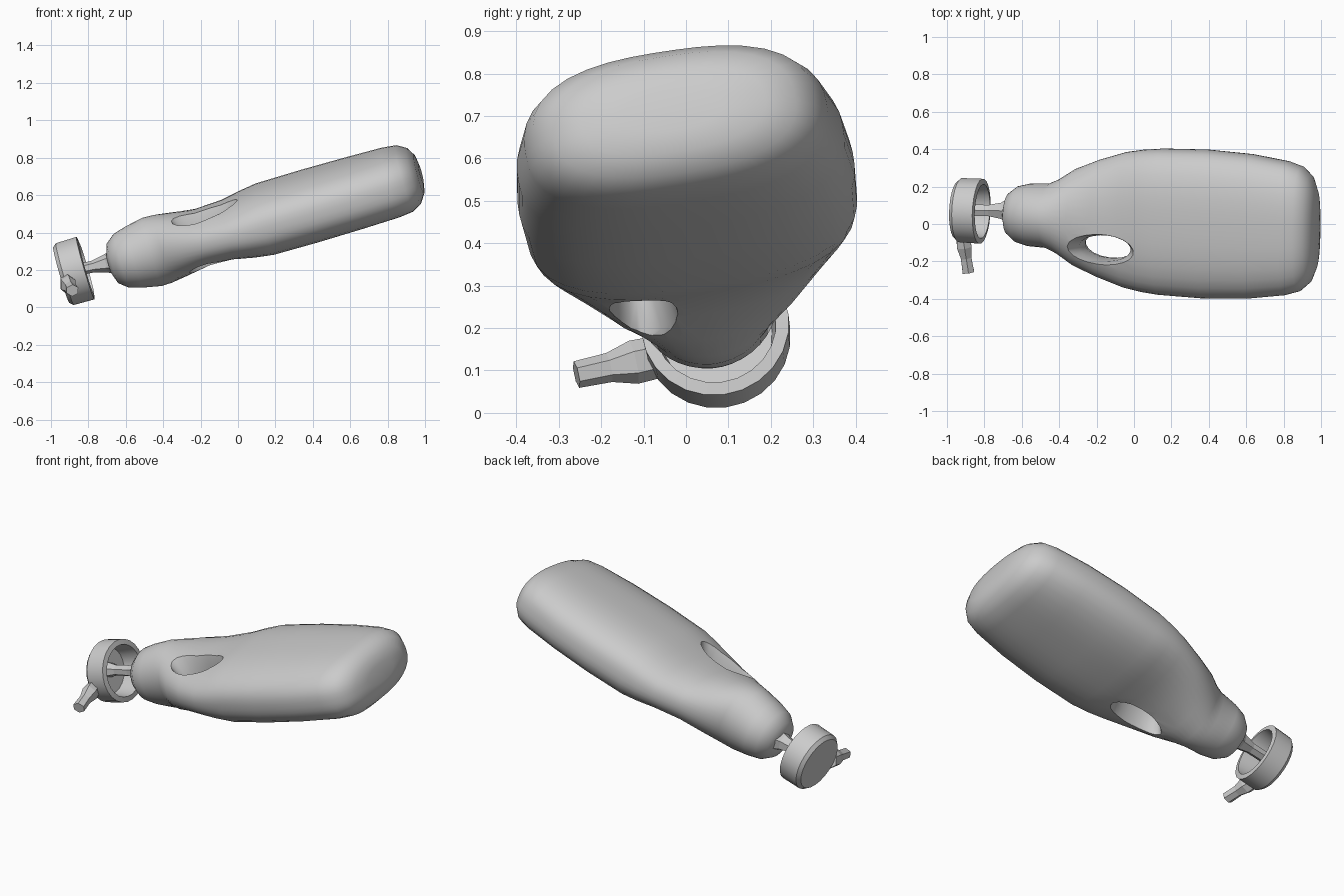
import bpy, bmesh
from math import sin, cos, pi, radians
from mathutils import Matrix, Vector

cube = bpy.data.objects.get("Cube")
if cube:
    bpy.data.objects.remove(cube, do_unlink=True)

grey = bpy.data.materials.new("matte_grey")
grey.use_nodes = True
colour = (0.6, 0.6, 0.6, 1)
grey.diffuse_color = colour
grey.node_tree.nodes["Principled BSDF"].inputs["Base Color"].default_value = colour


def superpoint(angle, power):
    """Point on a unit superellipse."""
    c, s = cos(angle), sin(angle)
    r = (abs(c) ** power + abs(s) ** power) ** (-1 / power)
    return r * c, r * s


def loft(name, stations, matrix, sides=32):
    """Skin rings along local x; station = (position, half width, half depth, roundness)."""
    bm = bmesh.new()
    rings = []
    for pos, wide, deep, power in stations:
        ring = []
        for i in range(sides):
            y, z = superpoint(2 * pi * (i + 0.5) / sides, power)
            ring.append(bm.verts.new(matrix @ Vector((pos, wide * y, deep * z))))
        rings.append(ring)
    for a, b in zip(rings, rings[1:]):
        for i in range(sides):
            j = (i + 1) % sides
            bm.faces.new((a[i], a[j], b[j], b[i]))
    bm.faces.new(rings[0])
    bm.faces.new(rings[-1])
    bmesh.ops.recalc_face_normals(bm, faces=bm.faces)
    mesh = bpy.data.meshes.new(name)
    bm.to_mesh(mesh)
    bm.free()
    mesh.materials.append(grey)
    obj = bpy.data.objects.new(name, mesh)
    bpy.context.collection.objects.link(obj)
    return obj


def select(obj):
    bpy.ops.object.select_all(action='DESELECT')
    obj.select_set(True)
    bpy.context.view_layer.objects.active = obj


def smooth(obj, angle):
    select(obj)
    bpy.ops.object.shade_smooth_by_angle(angle=radians(angle))


def aim(start, end):
    """Frame at start whose x axis points at end."""
    way = Vector(end) - Vector(start)
    return Matrix.Translation(start) @ way.to_track_quat('X', 'Z').to_matrix().to_4x4()


# Shared tilt of bottle and cap
tilt = Matrix.Rotation(radians(-3), 4, 'Z') @ Matrix.Rotation(radians(-16.2), 4, 'Y')
body_frame = Matrix.Translation((0, 0.02, 0.43)) @ tilt @ Matrix.Rotation(radians(9), 4, 'X')

# Flattened bottle, from round neck to rounded base
bottle = loft("bottle_body", [
    (-0.72, 0.05, 0.05, 2), (-0.70, 0.11, 0.11, 2), (-0.65, 0.15, 0.15, 2),
    (-0.58, 0.168, 0.17, 2), (-0.48, 0.172, 0.19, 2), (-0.42, 0.20, 0.188, 2),
    (-0.33, 0.26, 0.172, 2.1), (-0.20, 0.315, 0.148, 2.3), (-0.05, 0.365, 0.152, 2.4),
    (0.05, 0.383, 0.17, 2.5), (0.15, 0.393, 0.183, 2.6), (0.40, 0.40, 0.185, 2.6),
    (0.65, 0.388, 0.183, 2.6), (0.85, 0.36, 0.18, 2.6), (0.93, 0.335, 0.172, 2.6),
    (0.98, 0.29, 0.145, 2.5), (1.01, 0.22, 0.10, 2.4), (1.02, 0.12, 0.05, 2.2),
], body_frame, 40)

# Grip hole, flared towards both faces
hole_frame = (body_frame @ Matrix.Translation((-0.145, -0.15, 0))
              @ Matrix.Rotation(radians(-90), 4, 'Y'))
cutter = loft("grip_hole_cutter", [
    (-0.3, 0.12, 0.24, 2), (-0.14, 0.08, 0.165, 2), (-0.06, 0.07, 0.145, 2),
    (0.06, 0.07, 0.145, 2), (0.14, 0.085, 0.18, 2), (0.3, 0.13, 0.26, 2),
], hole_frame, 20)
cutter.hide_render = True
cut = bottle.modifiers.new("grip_hole", 'BOOLEAN')
cut.operation = 'DIFFERENCE'
cut.solver = 'EXACT'
cut.object = cutter
select(bottle)
bpy.ops.object.modifier_apply(modifier=cut.name)
bpy.data.objects.remove(cutter, do_unlink=True)
smooth(bottle, 40)

# Cup-shaped cap, open towards the neck
cap_frame = Matrix.Translation((-0.945, 0.075, 0.172)) @ tilt
cap = loft("cap", [(s, r, r, 2) for s, r in (
    (0, 0.155), (0.02, 0.173), (0.135, 0.175), (0.14, 0.145), (0.03, 0.13))],
    cap_frame, 24)
smooth(cap, 35)

# Thin stem joining cap and neck
loft("stem", [(0, 0.05, 0.045, 2), (0.06, 0.035, 0.03, 2), (0.15, 0.035, 0.032, 2),
              (0.22, 0.05, 0.05, 2), (0.25, 0.07, 0.06, 2)],
     aim((-0.92, 0.075, 0.185), (-0.68, 0.07, 0.24)), 6)

# Pull tab on the side of the cap
loft("cap_tab", [(0, 0.04, 0.05, 2), (0.05, 0.045, 0.052, 2), (0.11, 0.032, 0.035, 2),
                 (0.19, 0.036, 0.032, 2)],
     aim((-0.915, -0.075, 0.13), (-0.885, -0.26, 0.09)), 6)
